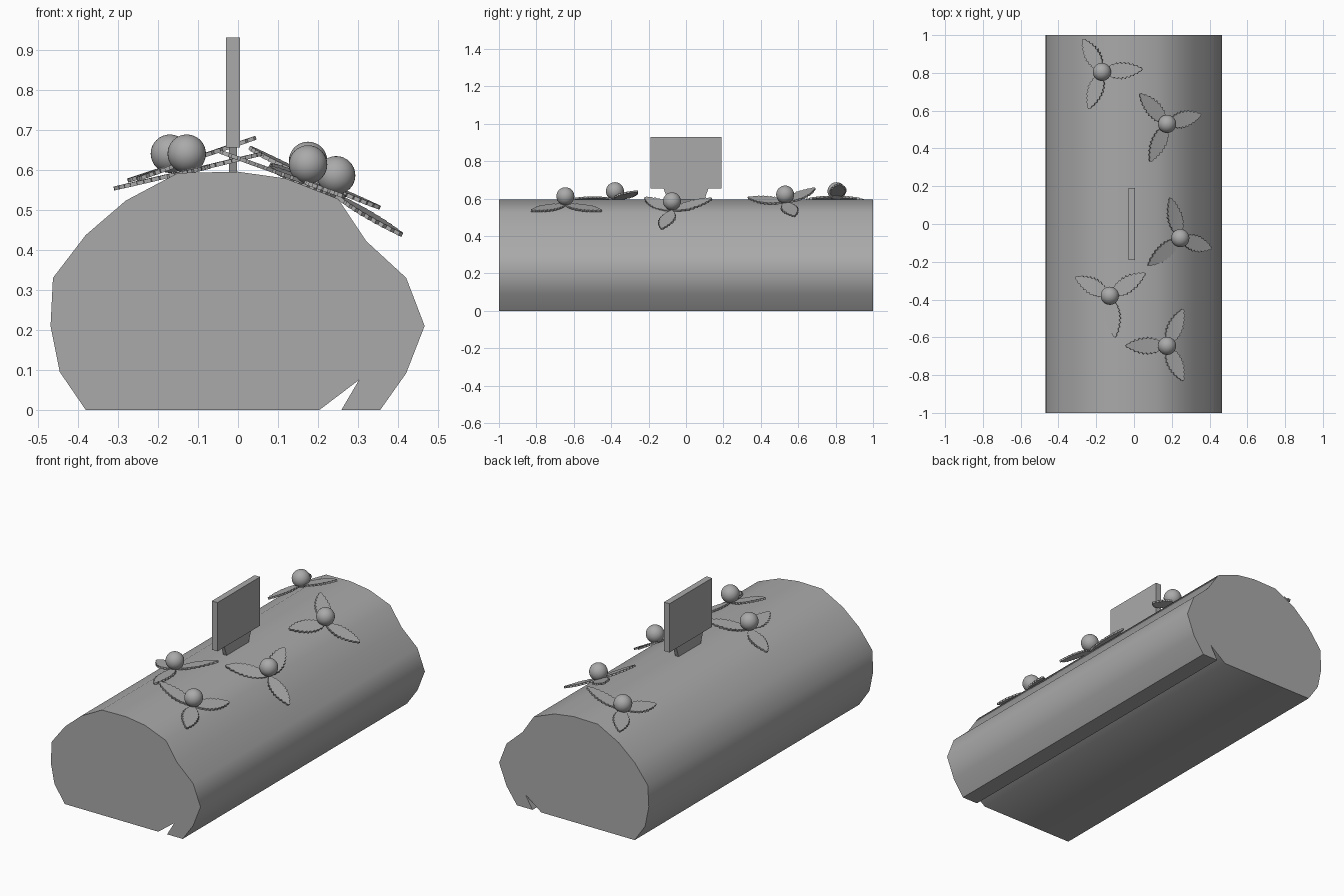
import bpy, bmesh, math
from mathutils import Vector

cube = bpy.data.objects.get("Cube")
if cube:
    bpy.data.objects.remove(cube, do_unlink=True)

grey = bpy.data.materials.new("plain_grey")
grey.use_nodes = True
grey.diffuse_color = (0.4, 0.4, 0.4, 1)
grey.node_tree.nodes["Principled BSDF"].inputs["Base Color"].default_value = (0.4, 0.4, 0.4, 1)


def prism(name, outline, push):
    """Extrude a closed outline along the push vector."""
    bm = bmesh.new()
    face = bm.faces.new([bm.verts.new(p) for p in outline])
    result = bmesh.ops.extrude_face_region(bm, geom=[face], use_keep_orig=True)
    moved = [v for v in result["geom"] if isinstance(v, bmesh.types.BMVert)]
    bmesh.ops.translate(bm, verts=moved, vec=push)
    bmesh.ops.recalc_face_normals(bm, faces=bm.faces)
    mesh = bpy.data.meshes.new(name)
    bm.to_mesh(mesh)
    bm.free()
    mesh.materials.append(grey)
    obj = bpy.data.objects.new(name, mesh)
    bpy.context.collection.objects.link(obj)
    return obj


def smooth(obj, degrees):
    bpy.ops.object.select_all(action="DESELECT")
    obj.select_set(True)
    bpy.context.view_layer.objects.active = obj
    bpy.ops.object.shade_smooth_by_angle(angle=math.radians(degrees))


# Log: rounded section with a small curled lip underneath
section = [(-.38, 0), (-.445, .095), (-.468, .21), (-.462, .33), (-.38, .437),
           (-.28, .523), (-.15, .592), (0, .595), (.12, .578), (.25, .527),
           (.32, .422), (.42, .33), (.466, .21), (.42, .092), (.355, 0),
           (.258, 0), (.302, .075), (.203, 0)]
log = prism("log", [(x, -1, z) for x, z in section], Vector((0, 2, 0)))
smooth(log, 50)

# Upright sign plate with a tapered foot
prism("sign_plate", [(-.03, y, z) for y, z in
                     [(-.19, .655), (.19, .655), (.19, .93), (-.19, .93)]],
      Vector((.035, 0, 0)))
prism("sign_foot", [(-.023, y, z) for y, z in
                    [(-.09, .57), (.09, .57), (.12, .655), (-.12, .655)]],
      Vector((.021, 0, 0)))


# Leaf: saw-toothed blade from base to tip, lying in the sprig plane
def leaf(name, base, tip, normal, teeth=10, half_width=.046):
    along = tip - base
    side = normal.cross(along).normalized()
    steps = 2 * teeth
    right, left = [], []
    for i in range(1, steps):
        t = i / steps
        w = half_width * math.sin(math.pi * t ** .9) ** .8
        w = max(w * (1 if i % 2 else .8), .006)
        lean = along * (.02 if i % 2 else 0)
        right.append(base + along * t + lean + side * w)
        left.append(base + along * t + lean - side * w)
    outline = [base] + right + [tip] + left[::-1]
    prism(name, [p - normal * .005 for p in outline], normal * .01)


# Sprigs: berry centre followed by the three leaf tips
sprigs = [
    ((-.17, .805, .64), (-.27, .98, .575), (.045, .82, .68), (-.24, .61, .58)),
    ((.175, .53, .622), (.03, .69, .655), (.355, .58, .505), (.085, .33, .605)),
    ((.245, -.075, .586), (.19, .14, .6), (.41, -.13, .437), (.075, -.22, .605)),
    ((-.128, -.38, .64), (-.31, -.28, .553), (.06, -.26, .64), (-.1, -.6, .6)),
    ((.175, -.645, .613), (.26, -.45, .535), (-.045, -.645, .645), (.26, -.83, .535)),
]
for n, sprig in enumerate(sprigs, 1):
    berry, *tips = [Vector(p) for p in sprig]
    normal = (tips[1] - tips[0]).cross(tips[2] - tips[0]).normalized()
    if normal.z < 0:
        normal.negate()
    # Leaves meet on their plane directly below the berry
    base = berry.copy()
    base.z -= normal.dot(berry - tips[0]) / normal.z
    for k, tip in enumerate(tips, 1):
        leaf(f"sprig_{n}_leaf_{k}", base, tip, normal)
    bpy.ops.mesh.primitive_uv_sphere_add(segments=32, ring_count=16, radius=.048, location=berry)
    ball = bpy.context.object
    ball.name = f"sprig_{n}_berry"
    ball.data.materials.append(grey)
    smooth(ball, 60)
